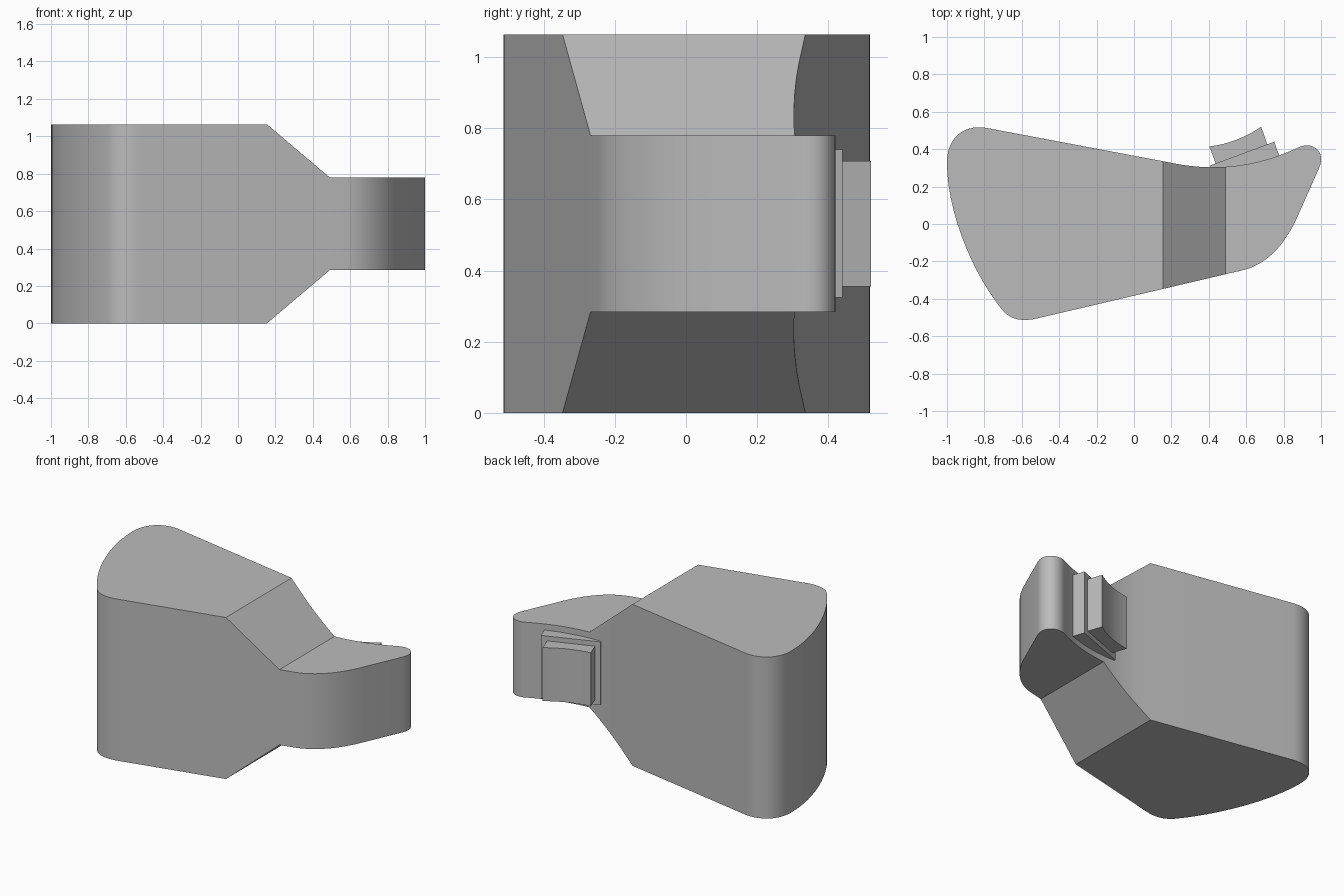
import bpy, bmesh, math
from mathutils import Vector
from mathutils.geometry import interpolate_bezier

cube = bpy.data.objects.get("Cube")
if cube:
    bpy.data.objects.remove(cube, do_unlink=True)

HEIGHT = 1.064
MID = HEIGHT / 2
NECK = 0.248                    # half height of the narrow end
TAPER_START, TAPER_END = 0.155, 0.49

grey = bpy.data.materials.new("plain grey")
grey.use_nodes = True
grey.diffuse_color = (0.5, 0.5, 0.5, 1)
grey.node_tree.nodes["Principled BSDF"].inputs["Base Color"].default_value = grey.diffuse_color


def bezier(points, steps=14):
    return [p.xy for p in interpolate_bezier(*[Vector((x, y, 0)) for x, y in points], steps)]


def prism(outline, half):
    """Closed upright prism centred on the middle height."""
    bm = bmesh.new()
    low = [bm.verts.new((x, y, MID - half)) for x, y in outline]
    high = [bm.verts.new((x, y, MID + half)) for x, y in outline]
    bm.faces.new(low)
    bm.faces.new(high)
    for i in range(len(low)):
        j = (i + 1) % len(low)
        bm.faces.new((low[i], low[j], high[j], high[i]))
    return bm


def finish(bm, name):
    bmesh.ops.recalc_face_normals(bm, faces=bm.faces)
    mesh = bpy.data.meshes.new(name)
    bm.to_mesh(mesh)
    bm.free()
    mesh.materials.append(grey)
    for face in mesh.polygons:
        face.use_smooth = True
    mesh.set_sharp_from_angle(angle=math.radians(30))
    obj = bpy.data.objects.new(name, mesh)
    bpy.context.collection.objects.link(obj)
    return obj


# Body: rounded plan outline, joined by straight runs between the curves
curves = [
    [(-0.51, -0.503), (-0.58, -0.52), (-0.65, -0.52), (-0.70, -0.465)],   # front corner
    [(-0.70, -0.465), (-0.86, -0.27), (-1, 0.06), (-1, 0.33)],            # bowed end
    [(-1, 0.33), (-1, 0.47), (-0.90, 0.537), (-0.78, 0.512)],             # back corner
    [(0.2, 0.327), (0.42, 0.28), (0.65, 0.30), (0.88, 0.41)],             # hollow back
    [(0.88, 0.41), (0.95, 0.445), (1.03, 0.39), (0.99, 0.30)],            # tip
    [(0.87, 0.03), (0.81, -0.10), (0.72, -0.21), (0.59, -0.245)],         # front bulge
]
outline = []
for curve in curves:
    for p in bezier(curve):
        if not outline or (p - outline[-1]).length > 1e-4:
            outline.append(p)
body = prism(outline, MID)

# Taper: slice across the body, then lower the heights toward the narrow end
for x in (TAPER_START, TAPER_END):
    bmesh.ops.bisect_plane(body, geom=body.verts[:] + body.edges[:] + body.faces[:],
                           plane_co=(x, 0, 0), plane_no=(1, 0, 0))
for v in body.verts:
    t = min(max((v.co.x - TAPER_START) / (TAPER_END - TAPER_START), 0), 1)
    half = MID + (NECK - MID) * t
    v.co.z = MID + math.copysign(half, v.co.z - MID)
finish(body, "body")

# Backing plate: flat outside, sunk into the hollow back
finish(prism([(0.405, 0.312), (0.75, 0.44), (0.783, 0.345), (0.6, 0.295), (0.415, 0.285)], 0.208),
       "backing_plate")

# Outer pad: concave outside face
pad = bezier([(0.403, 0.415), (0.50, 0.425), (0.60, 0.465), (0.68, 0.52)], 12)
finish(prism(pad + [(0.713, 0.425), (0.437, 0.323)], 0.176), "outer_pad")
